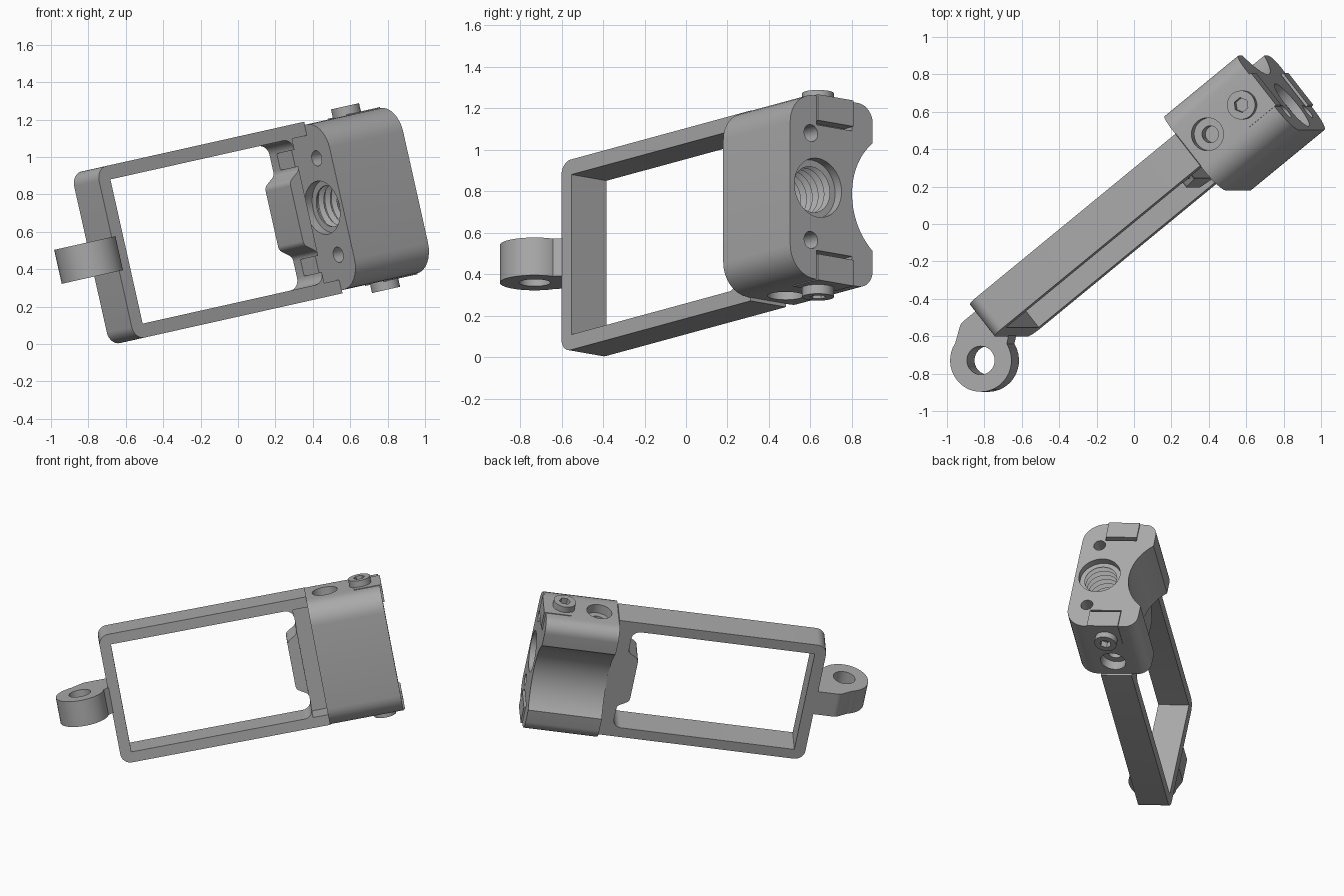
import bpy, bmesh, math
from mathutils import Matrix, Vector

if "Cube" in bpy.data.objects:
    bpy.data.objects.remove(bpy.data.objects["Cube"], do_unlink=True)

# Part axes: a = length, b = depth, h = height; the whole bracket is turned and tilted
POSE = Matrix.Rotation(math.radians(-12.6), 4, 'Y') @ Matrix.Rotation(math.radians(38.7), 4, 'Z')
MID = 0.613      # mid height, the mirror plane of the bracket
B0 = -0.026      # mid depth of the frame

metal = bpy.data.materials.new("grey_metal")
GREY = (0.4, 0.4, 0.4, 1)
metal.use_nodes = True
metal.diffuse_color = GREY
metal.node_tree.nodes["Principled BSDF"].inputs["Base Color"].default_value = GREY


def place(axis, p, q, t):
    return {'a': (t, p, q), 'b': (p, t, q), 'h': (p, q, t)}[axis]


def skin(name, axis, rings):
    """Join equal-length outlines, given as (points, position), into a closed solid."""
    bm = bmesh.new()
    loops = [[bm.verts.new(place(axis, p, q, t)) for p, q in pts] for pts, t in rings]
    n = len(loops[0])
    for lo, hi in zip(loops, loops[1:]):
        for i in range(n):
            j = (i + 1) % n
            bm.faces.new((lo[i], lo[j], hi[j], hi[i]))
    bm.faces.new(loops[0])
    bm.faces.new(loops[-1])
    bmesh.ops.recalc_face_normals(bm, faces=bm.faces)
    mesh = bpy.data.meshes.new(name)
    bm.to_mesh(mesh)
    bm.free()
    mesh.materials.append(metal)
    ob = bpy.data.objects.new(name, mesh)
    bpy.context.collection.objects.link(ob)
    ob.matrix_world = POSE
    return ob


def prism(name, axis, pts, lo, hi):
    return skin(name, axis, [(pts, lo), (pts, hi)])


def circle(p, q, r, n=40):
    return [(p + r * math.cos(2 * math.pi * i / n), q + r * math.sin(2 * math.pi * i / n)) for i in range(n)]


def rect(p0, p1, q0, q1):
    return [(p0, q0), (p1, q0), (p1, q1), (p0, q1)]


def rounded(corners, steps=8):
    """Outline with an arc of the given radius at each (p, q, radius) corner."""
    out = []
    for i, (p, q, r) in enumerate(corners):
        c = Vector((p, q))
        if r == 0:
            out.append((p, q))
            continue
        u = (Vector(corners[i - 1][:2]) - c).normalized()
        v = (Vector(corners[(i + 1) % len(corners)][:2]) - c).normalized()
        half = u.angle(v) / 2
        mid = c + (u + v).normalized() * r / math.sin(half)
        s, e = c + u * r / math.tan(half) - mid, c + v * r / math.tan(half) - mid
        sweep = s.angle(e)
        for k in range(steps + 1):
            f = k / steps
            d = (s * math.sin((1 - f) * sweep) + e * math.sin(f * sweep)) / math.sin(sweep)
            out.append(tuple(mid + d))
    return out


def boolean(ob, other, operation='DIFFERENCE'):
    mod = ob.modifiers.new("bool", 'BOOLEAN')
    mod.operation, mod.solver, mod.object = operation, 'EXACT', other
    other.hide_render = True
    bpy.context.view_layer.objects.active = ob
    bpy.ops.object.modifier_apply(modifier=mod.name)
    bpy.data.objects.remove(other, do_unlink=True)


def mirrored(corners):
    """Add the mirror image about mid height to a lower half outline."""
    return corners + [(p, 2 * MID - q, r) for p, q, r in reversed(corners)]


# Open rectangular frame with a stepped end wall
outer = rounded(mirrored([(-0.793, 0.143, 0.07), (0.667, 0.143, 0)][::1]))
frame = prism("frame", 'b', outer, -0.135, 0.083)
inner = rounded(mirrored([(-0.715, 0.218, 0), (0.56, 0.218, 0.06),
                          (0.56, 0.39, 0.04), (0.48, 0.44, 0.04)]))
boolean(frame, prism("window", 'b', inner, -0.5, 0.5))
# Hollow in front of the wall, giving access to the threaded bore
boolean(frame, prism("hollow", 'b', rect(0.56, 0.7, 0.218, 2 * MID - 0.218), -0.5, 0.02))

# Clamp block with rounded front, scooped back
block = prism("clamp_block", 'a',
              rounded(mirrored([(0.208, 0.16, 0.09), (-0.302, 0.16, 0.15)][::-1])), 0.664, 1.18)
boolean(block, prism("scoop", 'a', circle(0.422, MID, 0.342, 96), 0.5, 1.4))

# Threaded bore: wide mouths and a sawtooth inside
levels = [(0.6, 0.145), (0.715, 0.145), (0.716, 0.112)]
turns = 9
for i in range(turns):
    t = 0.725 + i * 0.045
    levels += [(t, 0.112), (t + 0.018, 0.136), (t + 0.027, 0.136)]
levels += [(1.13, 0.112), (1.131, 0.145), (1.25, 0.145)]
boolean(block, skin("bore", 'a', [(circle(-0.13, MID, r, 48), t) for t, r in levels]))

# Side holes, counterbores and slits, above and below mid height
for s in (-1, 1):
    boolean(block, prism("pin_hole", 'a', circle(-0.174, MID + s * 0.264, 0.042, 24), 0.5, 1.4))
    boolean(block, prism("slit", 'a', rect(-0.14, 0.08, MID + s * 0.31, MID + s * 0.33), 1.12, 1.3))
    for r, depth in ((0.088, 0.385), (0.045, 0.3)):
        lo, hi = sorted((MID + s * depth, MID + s * 0.6))
        boolean(block, prism("counterbore", 'h', circle(0.8, B0, r), lo, hi))

# Tabs at the slits, and clamp screws with hexagonal sockets
for s, side in ((-1, "lower"), (1, "upper")):
    lo, hi = sorted((MID + s * 0.33, MID + s * 0.458))
    prism(side + "_tab", 'a', rect(-0.14, 0.08, lo, hi), 1.0, 1.192)
    lo, hi = sorted((MID + s * 0.4, MID + s * 0.503))
    screw = prism(side + "_screw", 'h', circle(1.05, B0, 0.077), lo, hi)
    lo, hi = sorted((MID + s * 0.44, MID + s * 0.6))
    boolean(screw, prism("socket", 'h', circle(1.05, B0, 0.04, 6), lo, hi))

# Mounting lug: ring with a flared neck
LA, LB = -0.988, -0.143
neck = rounded([(-0.78, 0.08, 0), (-0.95, 0.08, 0.06), (-1.12, -0.04, 0), (LA, LB, 0),
                (-0.87, -0.25, 0), (-0.83, -0.17, 0.03), (-0.78, -0.13, 0)])
lug = prism("mounting_lug", 'h', circle(LA, LB, 0.168), 0.52, 0.706)
boolean(lug, prism("neck", 'h', neck, 0.52, 0.706), 'UNION')
boolean(lug, prism("lug_hole", 'h', circle(LA, LB, 0.076), 0.3, 0.9))

# Smooth curved faces, keep the edges crisp
for ob in [o for o in bpy.context.scene.objects if o.type == 'MESH']:
    bpy.ops.object.select_all(action='DESELECT')
    ob.select_set(True)
    bpy.context.view_layer.objects.active = ob
    bpy.ops.object.shade_smooth_by_angle(angle=math.radians(30))
